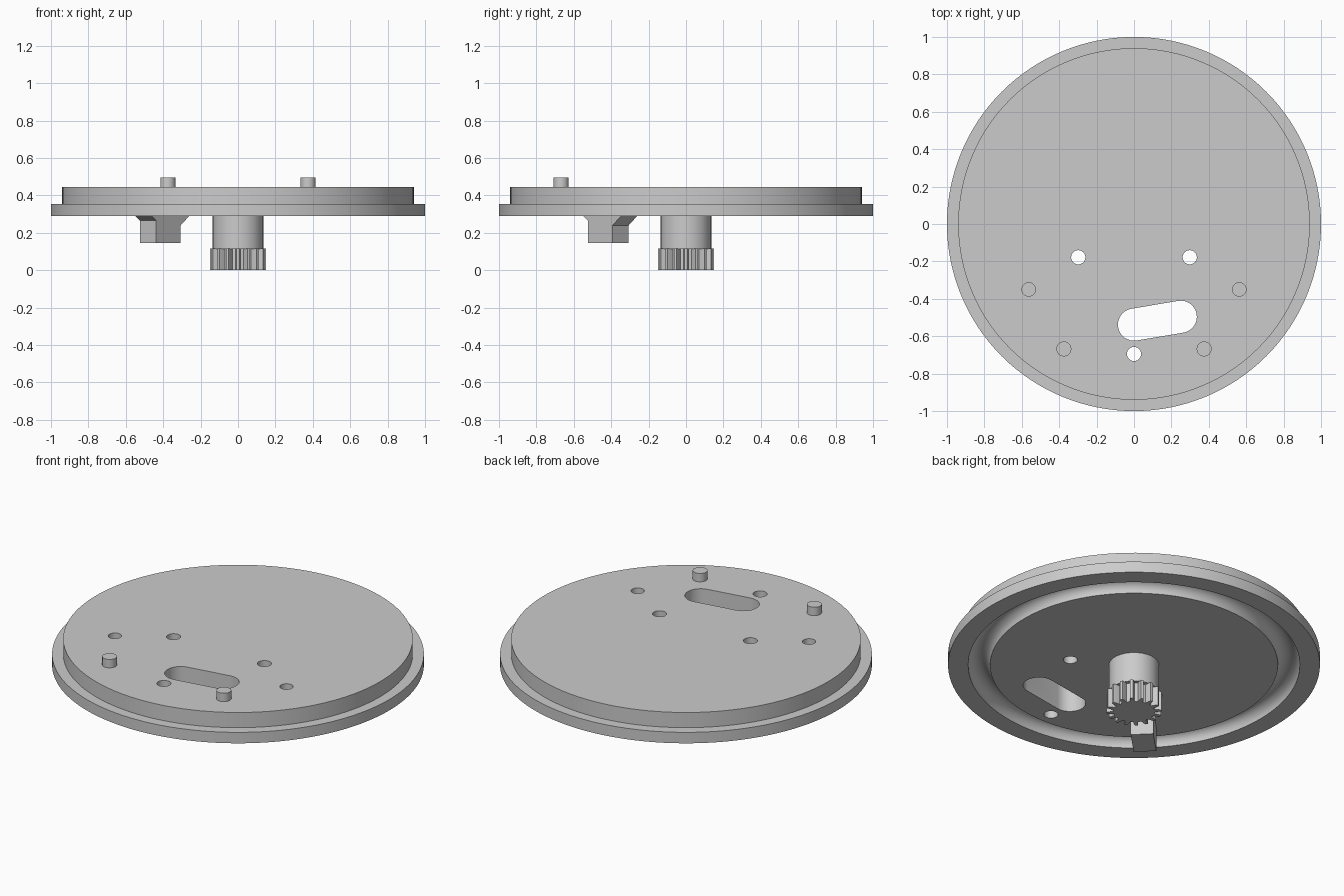
import bpy, bmesh
from math import sin, cos, pi, atan2, hypot, radians
from mathutils import Matrix

cube = bpy.data.objects.get("Cube")
if cube:
    bpy.data.objects.remove(cube)

grey = bpy.data.materials.new("plain_grey")
grey.use_nodes = True
colour = (0.6, 0.6, 0.6, 1)
grey.diffuse_color = colour
grey.node_tree.nodes["Principled BSDF"].inputs["Base Color"].default_value = colour

UNDERSIDE, LEDGE, TOP = 0.29, 0.355, 0.445


def finish(name, bm):
    """Turn a bmesh into a shaded object."""
    bmesh.ops.recalc_face_normals(bm, faces=bm.faces[:])
    mesh = bpy.data.meshes.new(name)
    bm.to_mesh(mesh)
    bm.free()
    mesh.materials.append(grey)
    shade(mesh)
    obj = bpy.data.objects.new(name, mesh)
    bpy.context.collection.objects.link(obj)
    return obj


def shade(mesh):
    mesh.shade_smooth()
    mesh.set_sharp_from_angle(angle=radians(30))


def prism(name, outline, z0, z1):
    """Extrude a flat outline from z0 to z1."""
    bm = bmesh.new()
    face = bm.faces.new([bm.verts.new((x, y, z0)) for x, y in outline])
    out = bmesh.ops.extrude_face_region(bm, geom=[face])
    for item in out["geom"]:
        if isinstance(item, bmesh.types.BMVert):
            item.co.z = z1
    return finish(name, bm)


def arc(x, y, r, start, end, n):
    return [(x + r * cos(start + (end - start) * i / n),
             y + r * sin(start + (end - start) * i / n)) for i in range(n + 1)]


def cylinder(name, x, y, r, z0, z1, n=32):
    return prism(name, arc(x, y, r, 0, 2 * pi, n)[:-1], z0, z1)


def lathe(name, profile, n=128):
    """Revolve an open (radius, z) profile and cap both ends."""
    bm = bmesh.new()
    rings = [[bm.verts.new((r * cos(2 * pi * i / n), r * sin(2 * pi * i / n), z))
              for i in range(n)] for r, z in profile]
    for a, b in zip(rings, rings[1:]):
        for i in range(n):
            j = (i + 1) % n
            bm.faces.new((a[i], a[j], b[j], b[i]))
    bm.faces.new(rings[0])
    bm.faces.new(rings[-1])
    return finish(name, bm)


# Stepped round plate with a half-round groove underneath
groove = arc(0.833, UNDERSIDE, 0.059, 0, pi, 14)
plate = lathe("base_plate", [(0.94, TOP), (0.94, LEDGE), (1, LEDGE), (1, UNDERSIDE)] + groove)

# Through holes, blind holes and the slanted slot
cutters = [cylinder("hole_cutter", x, y, 0.038, 0.2, 0.6)
           for x, y in ((-0.298, -0.178), (0.298, -0.178), (0, -0.695))]
cutters += [cylinder("blind_hole_cutter", s * 0.563, -0.35, 0.036, LEDGE, 0.6) for s in (-1, 1)]
(x0, y0), (x1, y1) = (0, -0.538), (0.25, -0.496)
tilt = atan2(y1 - y0, x1 - x0)
slot = (arc(x0, y0, 0.086, tilt + pi / 2, tilt + 3 * pi / 2, 16)
        + arc(x1, y1, 0.086, tilt - pi / 2, tilt + pi / 2, 16))
cutters.append(prism("slot_cutter", slot, 0.2, 0.6))

for cutter in cutters:
    cutter.hide_render = True
    mod = plate.modifiers.new("cut", "BOOLEAN")
    mod.operation, mod.solver, mod.object = "DIFFERENCE", "EXACT", cutter
bpy.context.view_layer.update()
cut_mesh = bpy.data.meshes.new_from_object(
    plate.evaluated_get(bpy.context.evaluated_depsgraph_get()))
plate.modifiers.clear()
plate.data = cut_mesh
shade(cut_mesh)
for cutter in cutters:
    bpy.data.objects.remove(cutter)

# Locating pegs on top
for side, s in (("left", 1), ("right", -1)):
    cylinder("peg_" + side, s * 0.375, -0.668, 0.04, TOP, 0.495)

# Centre shaft and toothed pinion
cylinder("pinion_shaft", 0, 0, 0.135, 0.114, UNDERSIDE, 64)
TEETH = 16
teeth = []
for k in range(TEETH):
    for offset, r in ((-0.3, 0.112), (-0.22, 0.132), (-0.13, 0.149),
                      (0.13, 0.149), (0.22, 0.132), (0.3, 0.112)):
        a = 2 * pi * (k + offset) / TEETH
        teeth.append((r * cos(a), r * sin(a)))
prism("pinion_gear", teeth, 0, 0.115)

# Stop block with flared foot, turned to point at the centre
side_view = [(0.715, UNDERSIDE), (0.68, 0.265), (0.68, 0.145),
             (0.494, 0.145), (0.494, 0.24), (0.43, UNDERSIDE)]
block = prism("stop_block", side_view, -0.061, 0.061)
block.data.transform(Matrix.Rotation(radians(225), 4, "Z") @ Matrix.Rotation(pi / 2, 4, "X"))
